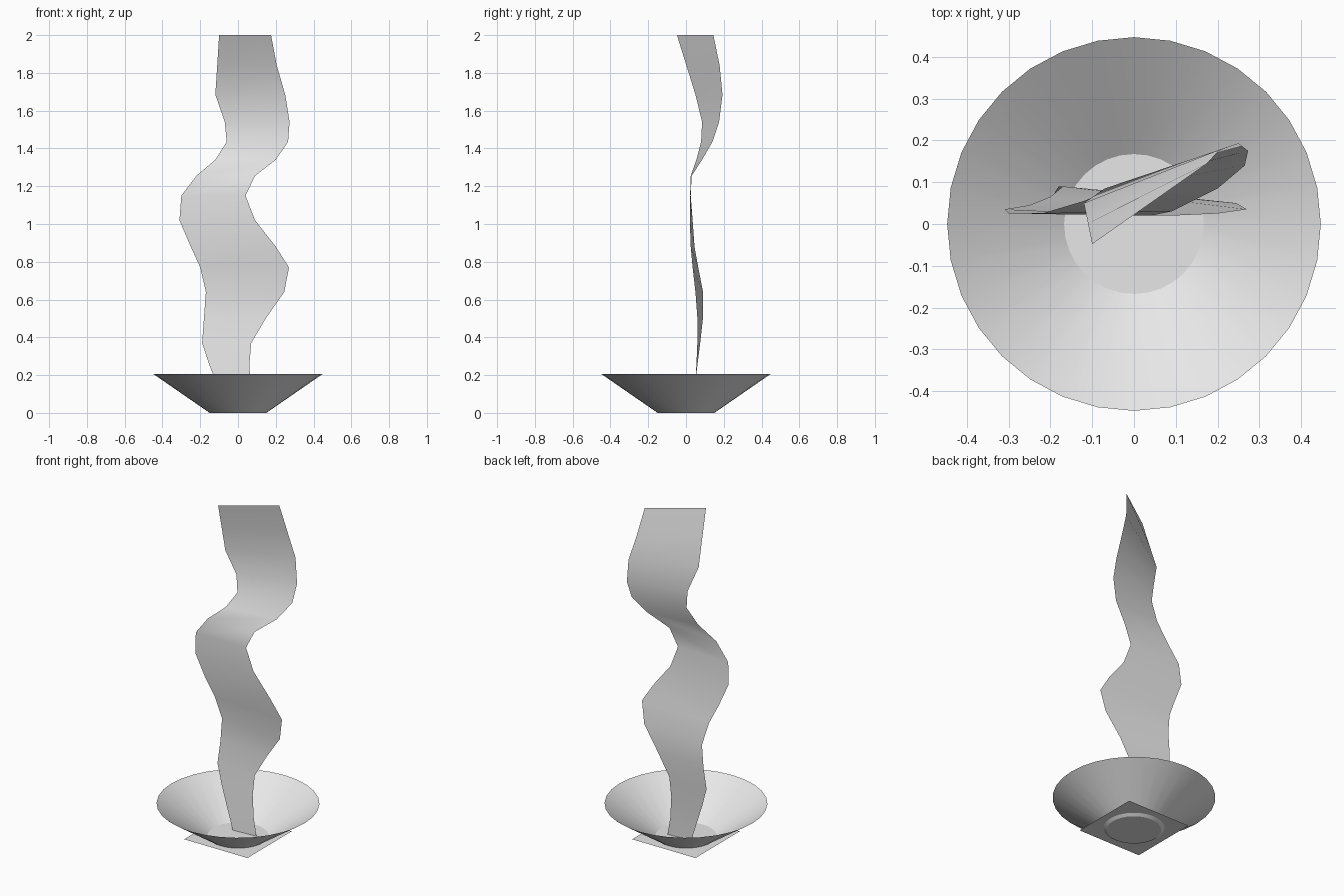
import bpy
import bmesh
from mathutils import Vector

# Remove only the default cube
default_cube = bpy.data.objects.get("Cube")
if default_cube:
    bpy.data.objects.remove(default_cube, do_unlink=True)


def make_material(name, colour):
    material = bpy.data.materials.new(name)
    material.use_nodes = True
    material.diffuse_color = colour
    shader = material.node_tree.nodes["Principled BSDF"]
    shader.inputs["Base Color"].default_value = colour
    return material


def make_object(name, mesh_builder, material, smooth):
    mesh = bpy.data.meshes.new(name)
    mesh_builder.to_mesh(mesh)
    mesh_builder.free()
    mesh.materials.append(material)
    for face in mesh.polygons:
        face.use_smooth = smooth and len(face.vertices) == 4
    built = bpy.data.objects.new(name, mesh)
    bpy.context.collection.objects.link(built)
    return built


grey = make_material("plain grey", (0.8, 0.8, 0.8, 1.0))

# Dish: an open flared cone with a flat floor
bowl_height = 0.205
bm = bmesh.new()
bmesh.ops.create_cone(bm, cap_ends=True, segments=32, radius1=0.15,
                      radius2=0.447, depth=bowl_height)
bmesh.ops.translate(bm, verts=bm.verts, vec=(0, 0, bowl_height / 2))
lid = [f for f in bm.faces if f.calc_center_median().z > bowl_height * 0.9]
bmesh.ops.delete(bm, geom=lid, context="FACES_ONLY")
make_object("dish", bm, grey, True)

# Thin square sheet crossing the dish just above its floor
bm = bmesh.new()
bmesh.ops.create_grid(bm, x_segments=1, y_segments=1, size=0.212)
bmesh.ops.translate(bm, verts=bm.verts, vec=(0, 0, 0.012))
make_object("base_sheet", bm, grey, False)

# Rising ribbon: each row is height, left edge x and y, right edge x and y,
# in hundredths, from the foot to the tip
ribbon_rows = [
    (0.5, -6, 3.8, 9, 4.9),
    (12, -10, 4.5, 7, 5),
    (25, -15, 6, 6, 5.5),
    (37, -19, 7.5, 7, 6),
    (50.5, -18, 9, 15, 6),
    (64, -17, 9, 24.5, 5),
    (77, -20, 6.5, 27, 3.5),
    (88, -25, 4.5, 20, 2.5),
    (102, -31, 3.5, 9, 2),
    (115, -30, 2.5, 4, 2),
    (125.5, -22, 2.5, 9, 3),
    (134, -12, 5.5, 20, 8.5),
    (143.5, -6, 8, 26.5, 14),
    (154, -7, 8.5, 27.3, 17.5),
    (168.5, -12, 5, 25, 19.3),
    (184, -11, 0.2, 20.5, 17.8),
    (200, -10, -4.8, 17.5, 14.5),
]
bm = bmesh.new()
previous = None
for height, left_x, left_y, right_x, right_y in ribbon_rows:
    edge = [bm.verts.new(Vector((x, y, height)) / 100)
            for x, y in ((left_x, left_y), (right_x, right_y))]
    if previous:
        bm.faces.new((previous[0], previous[1], edge[1], edge[0]))
    previous = edge
make_object("ribbon", bm, grey, True)
